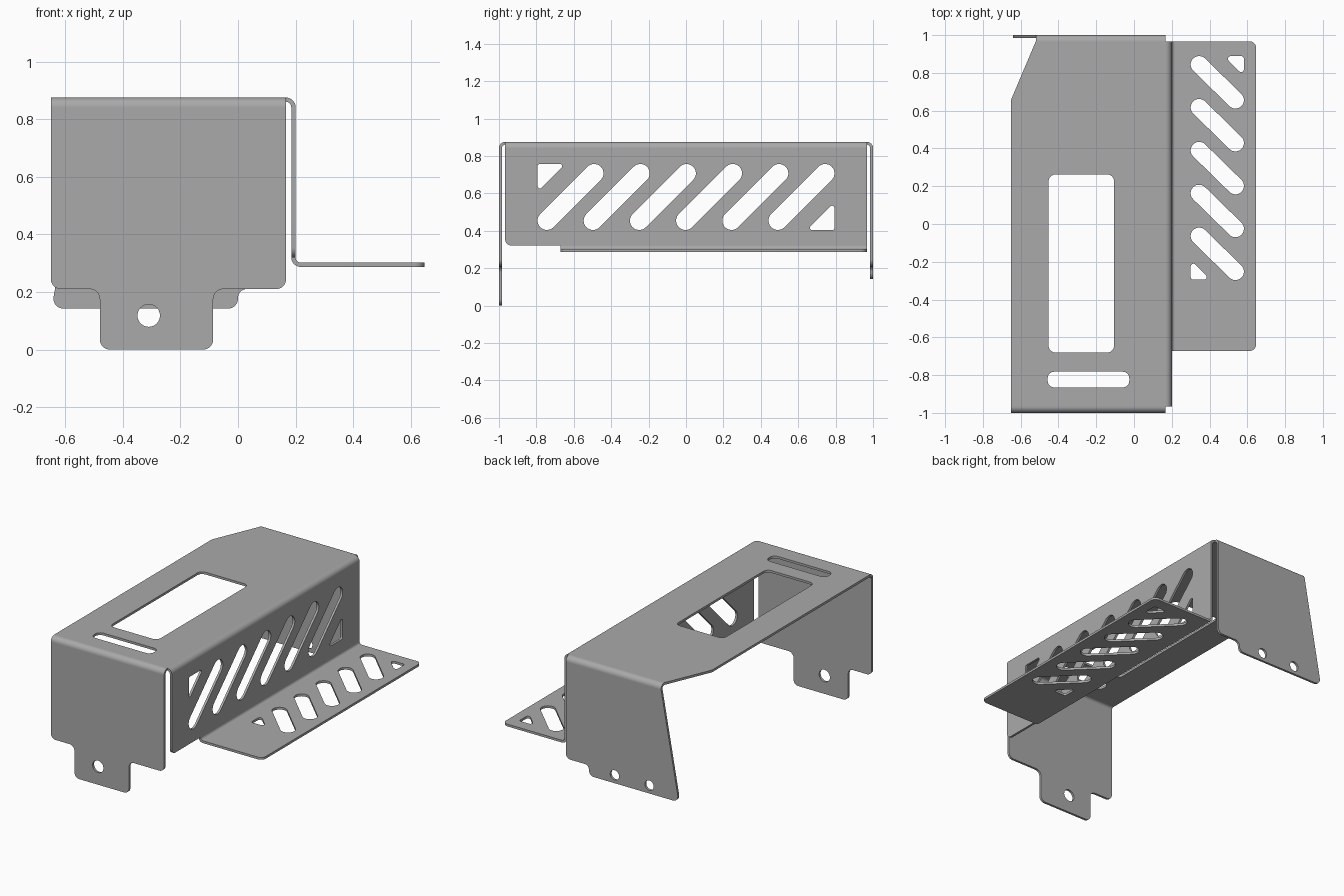
import bpy, bmesh, math
from mathutils import Vector

if "Cube" in bpy.data.objects:
    bpy.data.objects.remove(bpy.data.objects["Cube"], do_unlink=True)

T = 0.015            # sheet thickness
R = 0.033            # outer bend radius
TOP = 0.875          # height of the cover
X, Y, Z = Vector((1, 0, 0)), Vector((0, 1, 0)), Vector((0, 0, 1))
parts = []

steel = bpy.data.materials.new("grey_steel")
steel.use_nodes = True
GREY = (0.4, 0.4, 0.4, 1)
steel.diffuse_color = GREY
steel.node_tree.nodes["Principled BSDF"].inputs["Base Color"].default_value = GREY


def finish(name, bm):
    bmesh.ops.recalc_face_normals(bm, faces=bm.faces)
    mesh = bpy.data.meshes.new(name)
    bm.to_mesh(mesh)
    bm.free()
    mesh.materials.append(steel)
    obj = bpy.data.objects.new(name, mesh)
    bpy.context.collection.objects.link(obj)
    parts.append(obj)


def arc(c, r, start, end, n):
    angles = [start + (end - start) * i / n for i in range(n + 1)]
    return [(c[0] + r * math.cos(a), c[1] + r * math.sin(a)) for a in angles]


def circle(c, r):
    return arc(c, r, 0, math.tau, 32)[:-1]


def capsule(a, b, r):
    d = math.atan2(b[1] - a[1], b[0] - a[0])
    q = math.pi / 2
    return arc(a, r, d + q, d + 3 * q, 14) + arc(b, r, d - q, d + q, 14)


def rounded(corners, default=0.0):
    """Polygon of (u, v[, radius]) corners, each filleted by its radius."""
    out = []
    for i, c in enumerate(corners):
        p = Vector(c[:2])
        r = c[2] if len(c) > 2 else default
        if r == 0:
            out.append(tuple(p))
            continue
        e1 = (Vector(corners[i - 1][:2]) - p).normalized()
        e2 = (Vector(corners[(i + 1) % len(corners)][:2]) - p).normalized()
        half = e1.angle(e2) / 2
        centre = p + (e1 + e2).normalized() * (r / math.sin(half))
        s = p + e1 * (r / math.tan(half)) - centre
        e = p + e2 * (r / math.tan(half)) - centre
        a0 = math.atan2(s.y, s.x)
        sweep = (math.atan2(e.y, e.x) - a0 + math.pi) % math.tau - math.pi
        out += arc(centre, r, a0, a0 + sweep, 8)
    return out


def box(u0, u1, v0, v1, r):
    return rounded([(u0, v0), (u1, v0), (u1, v1), (u0, v1)], r)


def plate(name, origin, u, v, depth, outline, holes=()):
    """Flat sheet with cut-outs, thickened along depth."""
    bm = bmesh.new()
    for loop in [outline, *holes]:
        vs = [bm.verts.new(origin + u * a + v * b) for a, b in loop]
        for i, vert in enumerate(vs):
            bm.edges.new((vs[i - 1], vert))
    bmesh.ops.triangle_fill(bm, edges=bm.edges[:], use_beauty=True)
    ext = bmesh.ops.extrude_face_region(bm, geom=bm.faces[:], use_keep_orig=True)
    moved = [g for g in ext["geom"] if isinstance(g, bmesh.types.BMVert)]
    bmesh.ops.translate(bm, verts=moved, vec=depth * T)
    finish(name, bm)


def bend(name, centre, a, b, axis, start, end):
    """Quarter-round fold between two sheets."""
    quarter = math.pi / 2
    ring = arc((0, 0), R, 0, quarter, 10) + arc((0, 0), R - T, quarter, 0, 10)
    bm = bmesh.new()
    base = centre + axis * start
    face = bm.faces.new([bm.verts.new(base + a * p + b * q) for p, q in ring])
    ext = bmesh.ops.extrude_face_region(bm, geom=[face], use_keep_orig=True)
    moved = [g for g in ext["geom"] if isinstance(g, bmesh.types.BMVert)]
    bmesh.ops.translate(bm, verts=moved, vec=axis * (end - start))
    finish(name, bm)


LEFT, FOLD_X = -0.65, 0.2 - R     # cover limits across
FOLD_Y, FOLD_Z = 1 - R, TOP - R   # fold lines along and in height
CLIP = -0.52                      # start of the clipped rear corner
FOOT_Z, FOOT_Y = 0.287, -0.672

# Cover with window and slot
plate("top_cover", Z * TOP, X, Y, -Z,
      [(LEFT, -FOLD_Y), (FOLD_X, -FOLD_Y), (FOLD_X, FOLD_Y), (CLIP, FOLD_Y), (LEFT, 0.66)],
      [box(-0.452, -0.106, -0.68, 0.262, 0.035), box(-0.457, -0.025, -0.865, -0.782, 0.035)])

# Front flange with mounting tab
plate("front_flange", -Y, X, Z, Y,
      rounded([(LEFT, FOLD_Z), (LEFT, 0.21, 0.035), (-0.48, 0.21, 0.035), (-0.48, 0, 0.035),
               (-0.086, 0, 0.035), (-0.086, 0.21, 0.035), (FOLD_X, 0.21, 0.035), (FOLD_X, FOLD_Z)]),
      [circle((-0.31, 0.118), 0.039)])

# Rear flange with slanted edge and two holes
plate("rear_flange", Y, X, Z, -Y,
      rounded([(CLIP, FOLD_Z), (-0.648, 0.142, 0.035), (0, 0.142, 0.035), (0, 0.21, 0.03),
               (FOLD_X, 0.21, 0.035), (FOLD_X, FOLD_Z)]),
      [circle((x, 0.195), 0.032) for x in (-0.185, -0.435)])

# Side wall with slanted vents and corner triangles
vents = [capsule((-0.744 + i * 0.247, 0.454), (-0.491 + i * 0.247, 0.707), 0.05) for i in range(6)]
vents += [rounded([(s * 0.793, 0.58 - s * 0.177), (s * 0.645, 0.58 - s * 0.177),
                   (s * 0.793, 0.58 - s * 0.029)], 0.012) for s in (-1, 1)]
plate("side_wall", X * 0.2, Y, Z, -X,
      rounded([(-FOLD_Y, FOLD_Z), (-FOLD_Y, FOOT_Z + R, 0.035),
               (FOLD_Y, FOOT_Z + R), (FOLD_Y, FOLD_Z)]), vents)

# Foot with slanted vents and corner triangles
FOOT_X = 0.2 + R - T
vents = [capsule((0.345, 0.844 - i * 0.227), (0.537, 0.656 - i * 0.227), 0.045) for i in range(5)]
vents += [rounded([(0.441 + s * 0.141, 0.297 + s * 0.592), (0.441 + s * 0.035, 0.297 + s * 0.592),
                   (0.441 + s * 0.141, 0.297 + s * 0.486)], 0.015) for s in (-1, 1)]
plate("foot", Z * FOOT_Z, X, Y, Z,
      rounded([(FOOT_X, FOOT_Y), (0.647, FOOT_Y, 0.035), (0.647, FOLD_Y, 0.035), (FOOT_X, FOLD_Y)]),
      vents)

# Folds
bend("front_fold", Vector((0, -FOLD_Y, FOLD_Z)), -Y, Z, X, LEFT, FOLD_X)
bend("rear_fold", Vector((0, FOLD_Y, FOLD_Z)), Y, Z, X, CLIP, FOLD_X)
bend("side_fold", Vector((FOLD_X, 0, FOLD_Z)), X, Z, Y, -FOLD_Y, FOLD_Y)
bend("foot_fold", Vector((FOOT_X, 0, FOOT_Z + R)), -X, -Z, Y, FOOT_Y, FOLD_Y)

bpy.ops.object.select_all(action="DESELECT")
for obj in parts:
    obj.select_set(True)
bpy.context.view_layer.objects.active = parts[0]
bpy.ops.object.shade_smooth_by_angle(angle=math.radians(30))
